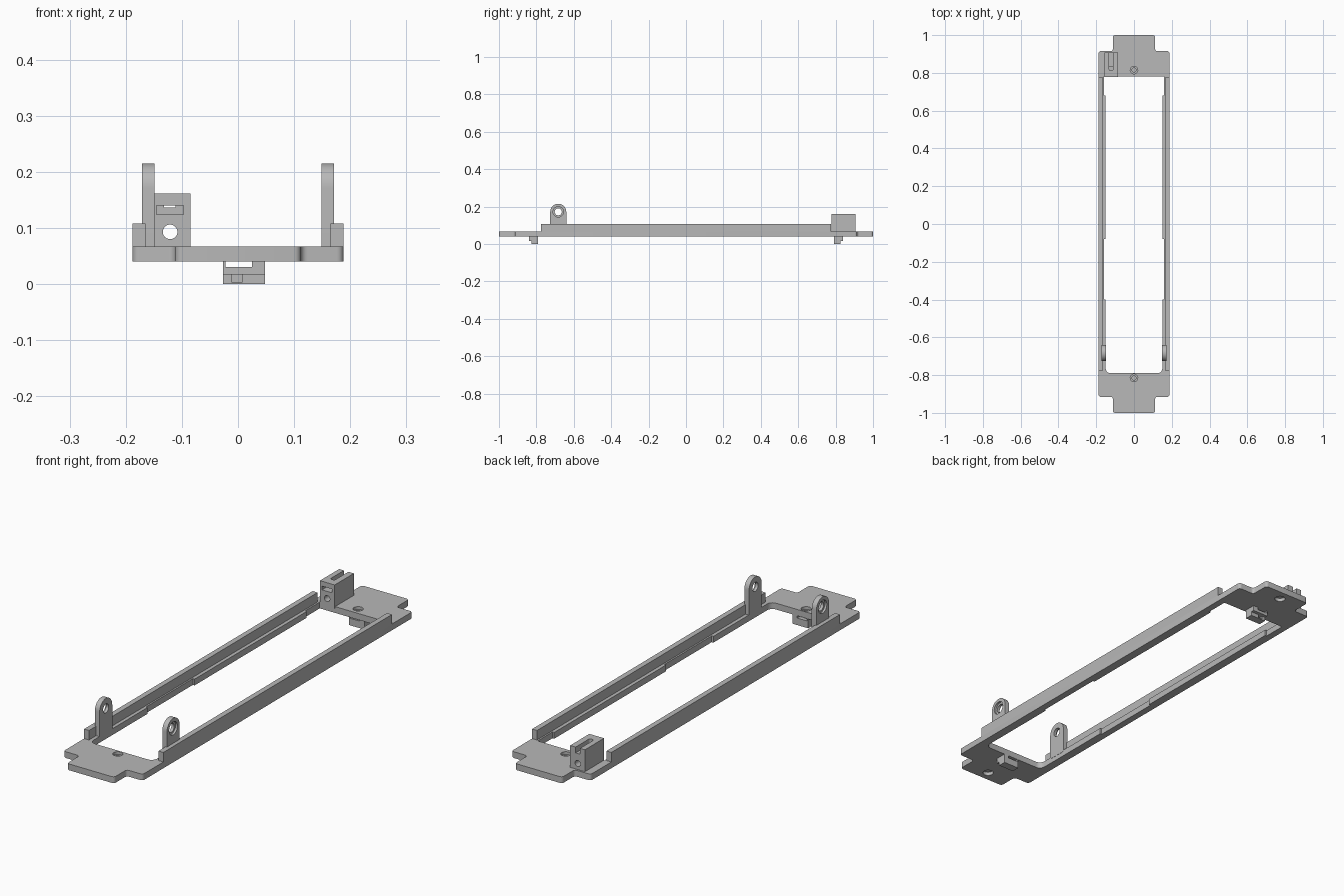
import bpy, bmesh, math
from mathutils import Vector

cube = bpy.data.objects.get("Cube")
if cube:
    bpy.data.objects.remove(cube)

grey = bpy.data.materials.new("light grey plastic")
grey.use_nodes = True
colour = (0.48, 0.48, 0.48, 1)
grey.diffuse_color = colour
grey.node_tree.nodes["Principled BSDF"].inputs["Base Color"].default_value = colour

PLACE = {"x": lambda a, b, d: (d, a, b),
         "y": lambda a, b, d: (a, d, b),
         "z": lambda a, b, d: (a, b, d)}


def prism(name, points, axis, lo, hi, rounding=0, where=None):
    """Extrude a 2D outline along an axis; optionally round its corner edges."""
    bm = bmesh.new()
    place = PLACE[axis]
    face = bm.faces.new([bm.verts.new(place(a, b, lo)) for a, b in points])
    shift = Vector(place(0, 0, hi - lo))
    top = bmesh.ops.extrude_face_region(bm, geom=[face])["geom"]
    bmesh.ops.translate(bm, verts=[v for v in top if isinstance(v, bmesh.types.BMVert)], vec=shift)
    if rounding:
        edges = [e for e in bm.edges
                 if abs((e.verts[0].co - e.verts[1].co).dot(shift)) > 1e-7
                 and (where is None or where(e.verts[0].co))]
        bmesh.ops.bevel(bm, geom=edges, offset=rounding, segments=5, profile=0.5, affect="EDGES")
    bmesh.ops.recalc_face_normals(bm, faces=bm.faces)
    mesh = bpy.data.meshes.new(name)
    bm.to_mesh(mesh)
    bm.free()
    mesh.materials.append(grey)
    obj = bpy.data.objects.new(name, mesh)
    bpy.context.scene.collection.objects.link(obj)
    return obj


def box(name, x, y, z, **kw):
    return prism(name, [(x[0], y[0]), (x[1], y[0]), (x[1], y[1]), (x[0], y[1])], "z", *z, **kw)


def disc(name, a, b, r, axis, lo, hi):
    steps = [math.tau * i / 32 for i in range(32)]
    return prism(name, [(a + r * math.cos(t), b + r * math.sin(t)) for t in steps], axis, lo, hi)


def cut(obj, *cutters):
    """Subtract the cutters, bake the result and drop the cutters."""
    for c in cutters:
        c.hide_render = True
        mod = obj.modifiers.new("cut", "BOOLEAN")
        mod.object, mod.operation, mod.solver = c, "DIFFERENCE", "EXACT"
    graph = bpy.context.evaluated_depsgraph_get()
    mesh = bpy.data.meshes.new_from_object(obj.evaluated_get(graph))
    obj.modifiers.clear()
    obj.data = mesh
    for c in cutters:
        bpy.data.objects.remove(c)


BOTTOM, TOP = 0.04, 0.067

# Base frame: stepped end tabs around a long opening with shallow side ledges
quarter = [(0.112, 1.0), (0.112, 0.915), (0.188, 0.915)]
right = [(x, -y) for x, y in quarter] + quarter[::-1]
outline = right + [(-x, -y) for x, y in right]
frame = prism("base_frame", outline, "z", BOTTOM, TOP, rounding=0.012)
half = [(0.15, -0.79), (0.15, -0.4), (0.158, -0.4), (0.158, -0.08),
        (0.15, -0.08), (0.15, 0.68), (0.158, 0.68), (0.158, 0.78)]
opening = prism("opening_cutter", half + [(-x, y) for x, y in half[::-1]], "z", 0, 0.1,
                rounding=0.025, where=lambda p: p.y < -0.7)
holes = []
for s in (-1, 1):
    holes += [disc("screw_cutter", 0, s * 0.815, 0.011, "z", 0.02, 0.1),
              disc("screw_head_cutter", 0, s * 0.815, 0.02, "z", 0.055, 0.1),
              disc("underside_cutter", 0, s * 0.955, 0.022, "z", 0.02, 0.055)]
cut(frame, opening, *holes)

# Side rails and pivot lugs
for side, s in (("left", 1), ("right", -1)):
    box(side + "_rail", sorted((s * 0.165, s * 0.188)), (-0.775, 0.775), (0.06, 0.108))
    cy, cz, r = -0.683, 0.172, 0.043
    arch = [(cy + r * math.cos(math.pi * i / 16), cz + r * math.sin(math.pi * i / 16))
            for i in range(17)]
    arch += [(cy - r, 0.06), (cy + r, 0.06)]
    lug = prism(side + "_pivot_lug", arch, "x", *sorted((s * 0.149, s * 0.171)))
    cut(lug, disc("pivot_cutter", cy, cz, 0.019, "x", s * 0.1, s * 0.2),
        disc("recess_cutter", cy, cz, 0.028, "x", s * 0.162, s * 0.2))

# Cable block with a through hole, a nut pocket and an open top slot
block = box("cable_block", (-0.155, -0.085), (0.777, 0.907), (0.06, 0.161))
cut(block,
    disc("bore_cutter", -0.121, 0.093, 0.013, "y", 0.7, 1),
    box("nut_cutter", (-0.145, -0.097), (0.7, 0.835), (0.124, 0.14)),
    box("slot_cutter", (-0.132, -0.111), (0.812, 1), (0.136, 0.2),
        rounding=0.009, where=lambda p: p.y < 0.9))

# Hooked brackets under both ends, mirrored front to back
for end, s in (("front", -1), ("back", 1)):
    def span(a, b):
        return sorted((s * a, s * b))
    bracket = prism(end + "_bracket",
                    [(s * 0.79, 0), (s * 0.825, 0), (s * 0.825, 0.017),
                     (s * 0.84, 0.017), (s * 0.84, 0.045), (s * 0.79, 0.045)],
                    "x", -0.027, 0.048)
    cut(bracket,
        box("gap_cutter", (-0.022, 0.025), span(0.7, 0.9), (0.03, 0.06)),
        box("pocket_cutter", (-0.012, 0.008), span(0.805, 0.9), (0.004, 0.017)))

# Smooth the rounded corners and bores, keep hard edges crisp
for obj in bpy.context.scene.collection.objects:
    if obj.type == "MESH" and grey.name in obj.data.materials:
        obj.data.shade_smooth()
        obj.data.set_sharp_from_angle(angle=math.radians(30))
